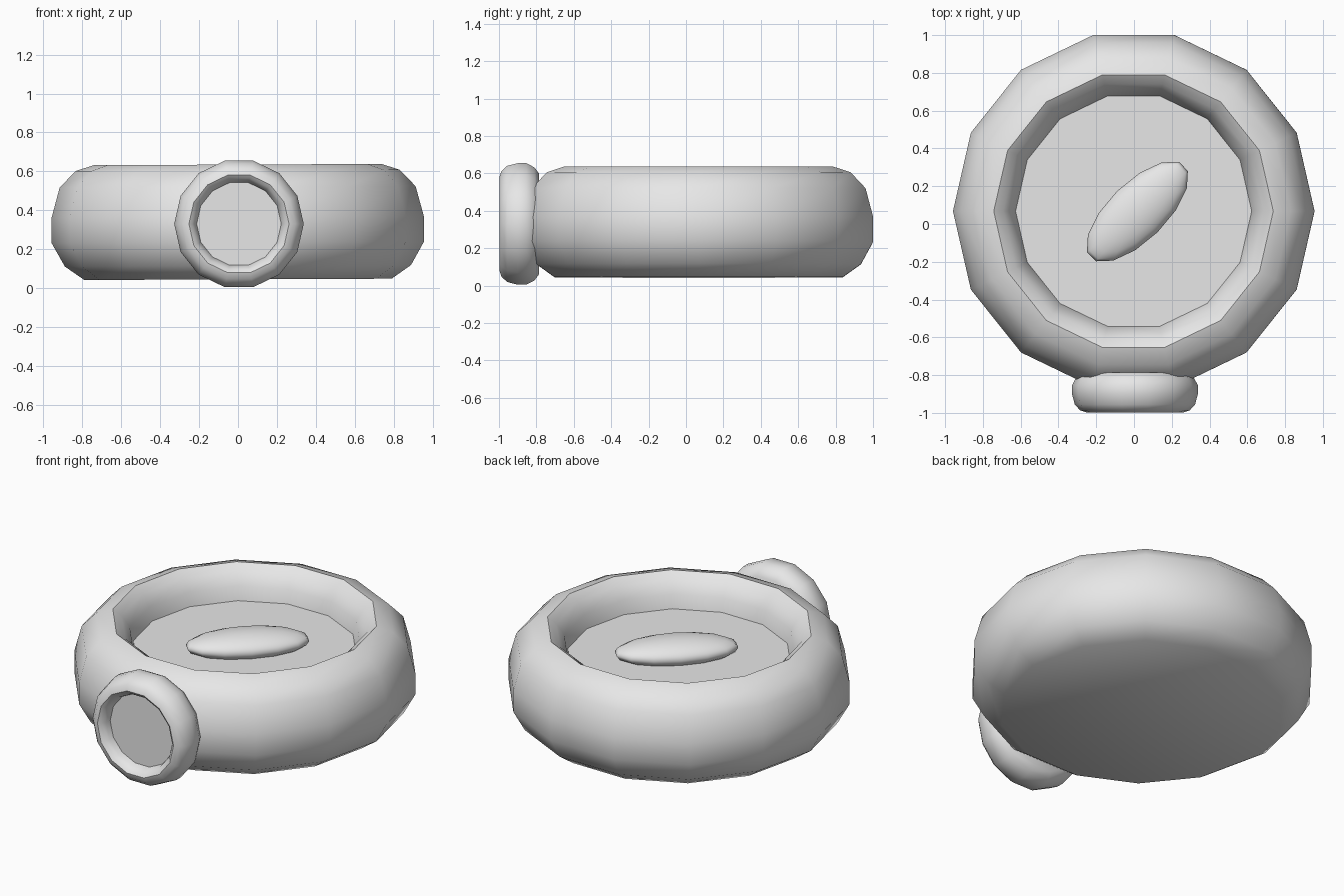
import bpy
import bmesh
from math import cos, sin, pi, radians

cube = bpy.data.objects.get("Cube")
if cube:
    bpy.data.objects.remove(cube)

SIDES = 14

# One plain grey clay for every part
clay = bpy.data.materials.new("plain_grey")
clay.use_nodes = True
clay.diffuse_color = (0.8, 0.8, 0.8, 1)
clay.node_tree.nodes["Principled BSDF"].inputs["Base Color"].default_value = (0.8, 0.8, 0.8, 1)

# Radius and height, from the base up over the rim and down to the recessed floor
PROFILE = [(0.79, 0), (0.89, 0.07), (0.957, 0.19), (0.957, 0.32),
           (0.915, 0.475), (0.833, 0.56), (0.74, 0.59), (0.69, 0.555),
           (0.645, 0.485), (0.625, 0.405)]


def finish(obj, angle):
    obj.data.materials.append(clay)
    bpy.ops.object.select_all(action="DESELECT")
    obj.select_set(True)
    bpy.context.view_layer.objects.active = obj
    bpy.ops.object.shade_smooth_by_angle(angle=radians(angle))


def dish(name, location, rotation, scale):
    """Rounded dish with a thick rim and a flat recessed floor."""
    bm = bmesh.new()
    rings = []
    for r, z in PROFILE:
        rings.append([bm.verts.new((r * cos(2 * pi * i / SIDES),
                                    r * sin(2 * pi * i / SIDES), z))
                      for i in range(SIDES)])
    for low, high in zip(rings, rings[1:]):
        for i in range(SIDES):
            j = (i + 1) % SIDES
            bm.faces.new((low[i], low[j], high[j], high[i]))
    bm.faces.new(rings[0][::-1])
    bm.faces.new(rings[-1])
    mesh = bpy.data.meshes.new(name)
    bm.to_mesh(mesh)
    bm.free()
    obj = bpy.data.objects.new(name, mesh)
    bpy.context.collection.objects.link(obj)
    obj.location = location
    obj.rotation_euler = rotation
    obj.scale = scale
    finish(obj, 50)
    return obj


# Large dish, and a small copy of it facing forwards
dish("bowl", (0, 0.068, 0.045), (0, radians(-0.25), 0), (1, 1, 1))
dish("front_ring", (0.005, -0.785, 0.33), (pi / 2, 0, 0), (0.348, 0.348, 0.36))

# Slim oval pebble lying diagonally on the floor
bpy.ops.mesh.primitive_uv_sphere_add(segments=SIDES, ring_count=10, radius=1,
                                     location=(0.018, 0.066, 0.487),
                                     rotation=(0, 0, radians(44.5)))
pebble = bpy.context.object
pebble.name = "pebble"
pebble.scale = (0.35, 0.153, 0.077)
finish(pebble, 60)
